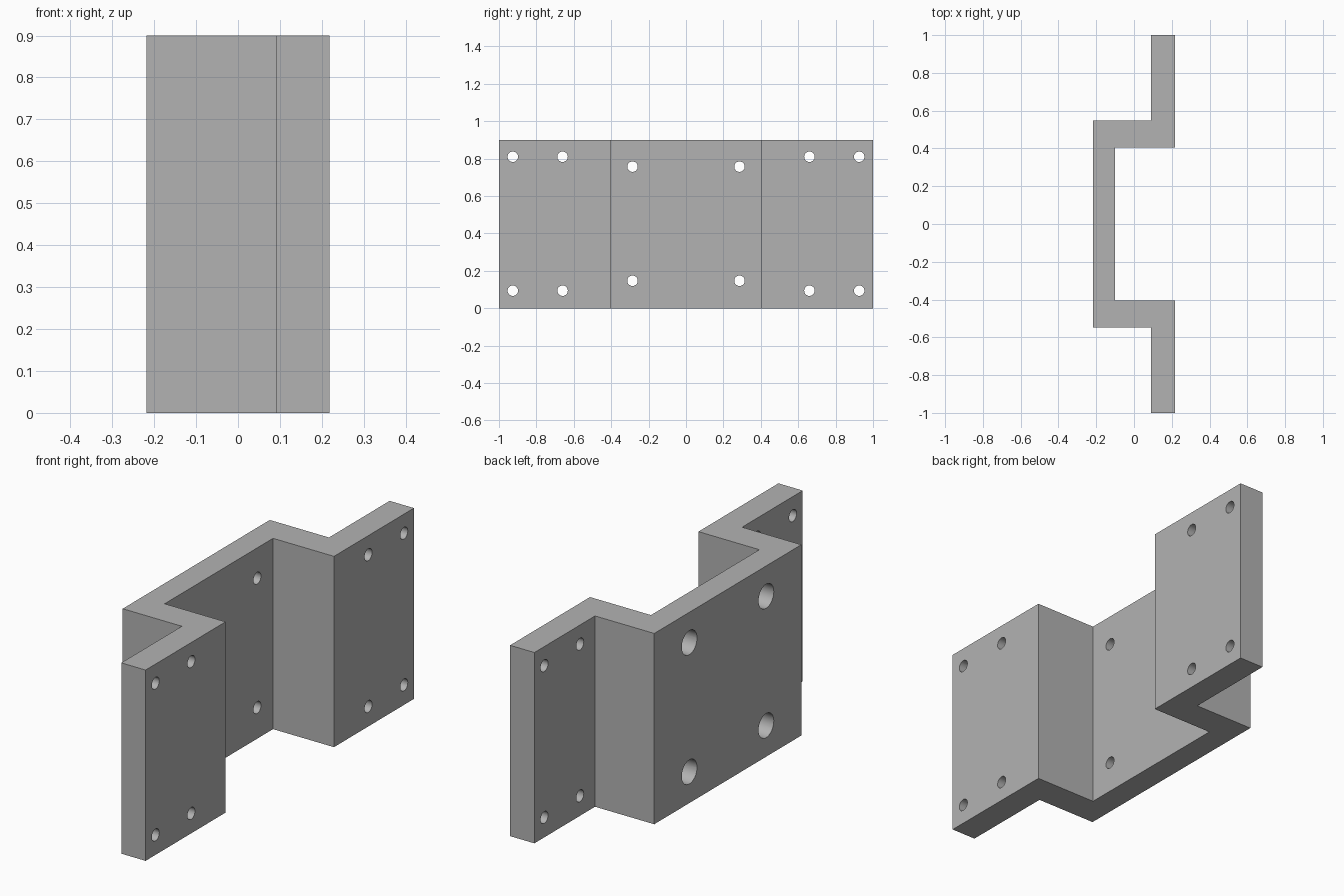
import bpy, bmesh, math
from mathutils import Matrix

cube = bpy.data.objects.get("Cube")
if cube:
    bpy.data.objects.remove(cube)

HEIGHT = 0.9
WEB_BACK, WEB_FRONT = -0.218, -0.1
FLANGE_BACK, FLANGE_FRONT = 0.091, 0.218
HOLE_R, BORE_R = 0.028, 0.057

steel = bpy.data.materials.new("plain grey")
steel.use_nodes = True
grey = (0.45, 0.45, 0.45, 1)
steel.diffuse_color = grey
steel.node_tree.nodes["Principled BSDF"].inputs["Base Color"].default_value = grey


def make_object(name, bm):
    mesh = bpy.data.meshes.new(name)
    bmesh.ops.recalc_face_normals(bm, faces=bm.faces)
    bm.to_mesh(mesh)
    bm.free()
    mesh.materials.append(steel)
    ob = bpy.data.objects.new(name, mesh)
    bpy.context.collection.objects.link(ob)
    return ob


def drill(target, name, radius, x0, x1, centres):
    """Cut a set of round holes running along x."""
    bm = bmesh.new()
    for y, z in centres:
        place = Matrix.Translation(((x0 + x1) / 2, y, z)) @ Matrix.Rotation(math.pi / 2, 4, "Y")
        bmesh.ops.create_cone(bm, cap_ends=True, segments=32, radius1=radius,
                              radius2=radius, depth=x1 - x0, matrix=place)
    cutter = make_object(name, bm)
    cutter.hide_render = True
    mod = target.modifiers.new(name, "BOOLEAN")
    mod.operation = "DIFFERENCE"
    mod.solver = "EXACT"
    mod.object = cutter
    bpy.context.view_layer.objects.active = target
    bpy.ops.object.modifier_apply(modifier=mod.name)
    bpy.data.objects.remove(cutter)


# Hat-shaped bracket: half outline mirrored in y, then extruded upward
inner = [(WEB_FRONT, 0.404), (FLANGE_FRONT, 0.404), (FLANGE_FRONT, 1)]
outer = [(FLANGE_BACK, 1), (FLANGE_BACK, 0.548), (WEB_BACK, 0.548)]
half = inner + outer
outline = half + [(x, -y) for x, y in reversed(half)]
bm = bmesh.new()
base = bm.faces.new([bm.verts.new((x, y, 0)) for x, y in outline])
top = bmesh.ops.extrude_face_region(bm, geom=[base])["geom"]
bmesh.ops.translate(bm, vec=(0, 0, HEIGHT),
                    verts=[g for g in top if isinstance(g, bmesh.types.BMVert)])
bracket = make_object("mounting_bracket", bm)

# Bolt holes in the flanges and the web, with counterbores behind the web
flange_holes = [(s * y, z) for s in (-1, 1) for y in (0.66, 0.926) for z in (0.094, 0.81)]
web_holes = [(s * 0.286, z) for s in (-1, 1) for z in (0.147, 0.757)]
drill(bracket, "bolt_hole_cutter", HOLE_R, -0.4, 0.4, flange_holes + web_holes)
drill(bracket, "counterbore_cutter", BORE_R, -0.4, WEB_BACK + 0.08, web_holes)

# Smooth hole walls, sharp plate edges
bpy.ops.object.select_all(action="DESELECT")
bracket.select_set(True)
bpy.context.view_layer.objects.active = bracket
bpy.ops.object.shade_smooth_by_angle(angle=math.radians(30))
